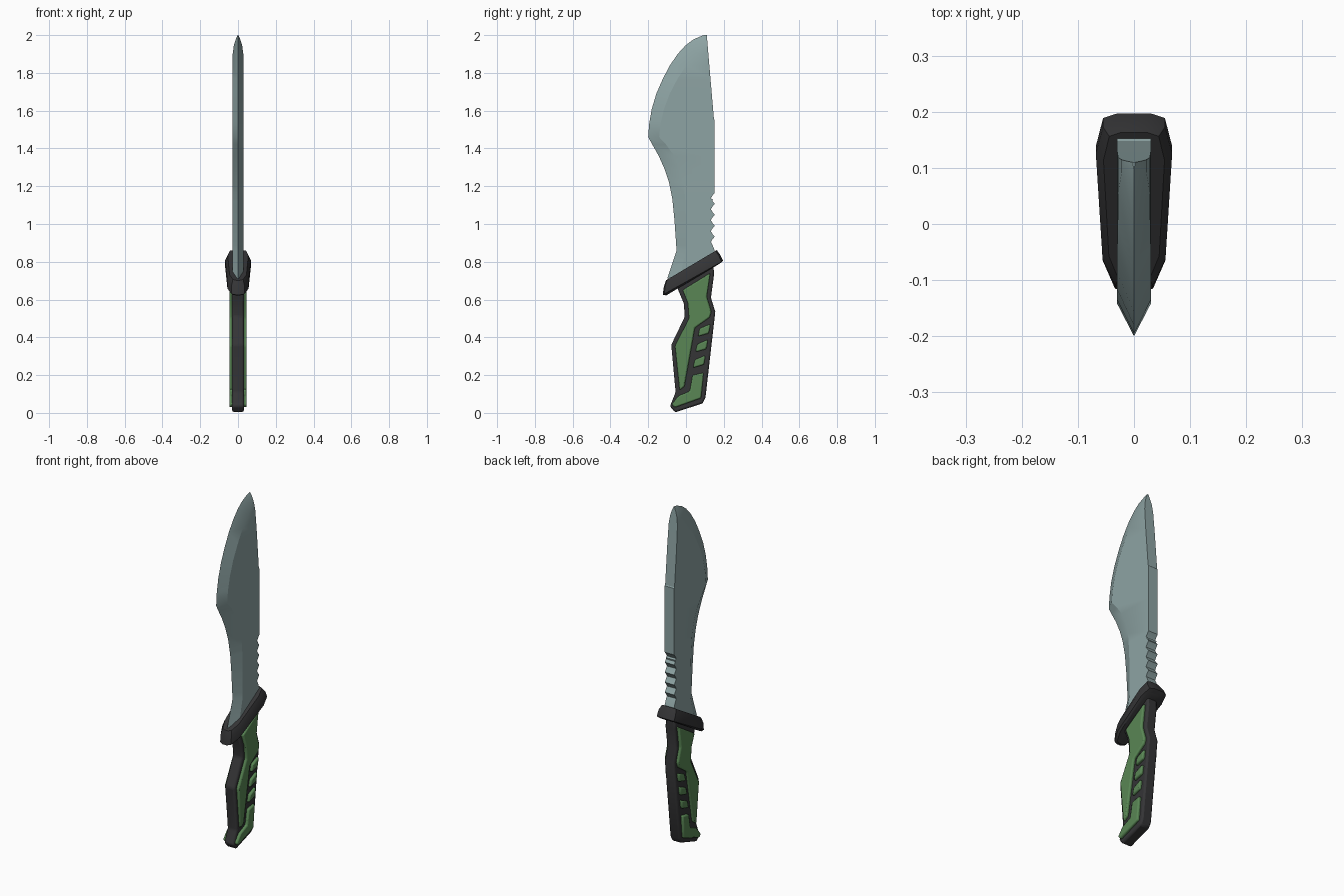
import bpy, bmesh, math


def material(name, rgb):
    m = bpy.data.materials.new(name)
    m.diffuse_color = (*rgb, 1)
    return m


STEEL = material("steel", (0.27, 0.37, 0.37))
BLACK = material("black", (0.035, 0.035, 0.037))
GREEN = material("green", (0.10, 0.24, 0.09))


def loft(name, rings, mat, bevel=0.0, segments=2, angle=30):
    """Skin a stack of equal-sized closed rings and cap both ends."""
    bm = bmesh.new()
    rows = [[bm.verts.new(p) for p in r] for r in rings]
    n = len(rows[0])
    for a, b in zip(rows, rows[1:]):
        for i in range(n):
            j = (i + 1) % n
            bm.faces.new((a[i], a[j], b[j], b[i]))
    bm.faces.new(rows[0][::-1])
    bm.faces.new(rows[-1])
    bmesh.ops.recalc_face_normals(bm, faces=bm.faces)
    me = bpy.data.meshes.new(name)
    bm.to_mesh(me)
    bm.free()
    ob = bpy.data.objects.new(name, me)
    bpy.context.collection.objects.link(ob)
    me.materials.append(mat)
    if bevel:
        mod = ob.modifiers.new("bevel", 'BEVEL')
        mod.width, mod.segments = bevel, segments
        mod.limit_method, mod.angle_limit = 'ANGLE', math.radians(25)
    bpy.context.view_layer.objects.active = ob
    ob.select_set(True)
    bpy.ops.object.shade_smooth_by_angle(angle=math.radians(angle))
    ob.select_set(False)
    return ob


def interp(table, z):
    """Linear lookup in rows of (z, ...) sorted from high z to low z."""
    for a, b in zip(table, table[1:]):
        if b[0] <= z <= a[0]:
            f = (a[0] - z) / (a[0] - b[0])
            return [p + (q - p) * f for p, q in zip(a[1:], b[1:])]


# Blade: z, cutting edge y, start of the bevel y, half thickness
EDGE = [
    (2.0, 0.095, 0.108, 0.002), (1.992, 0.073, 0.106, 0.006),
    (1.975, 0.036, 0.102, 0.013), (1.945, -0.003, 0.092, 0.022),
    (1.90, -0.044, 0.058, 0.028), (1.84, -0.085, 0.002, 0.029),
    (1.77, -0.122, -0.044, 0.03), (1.69, -0.157, -0.086, 0.03),
    (1.61, -0.181, -0.116, 0.03), (1.53, -0.195, -0.135, 0.03),
    (1.46, -0.2, -0.142, 0.03), (1.42, -0.178, -0.105, 0.03),
    (1.36, -0.144, -0.062, 0.03), (1.29, -0.113, -0.03, 0.03),
    (1.22, -0.09, -0.012, 0.03), (1.13, -0.072, -0.004, 0.03),
    (1.02, -0.061, 0.0, 0.03), (0.86, -0.05, 0.0, 0.03)]
SPINE = [(2.0, 0.11), (1.87, 0.121), (1.555, 0.148), (1.55, 0.152), (0.8, 0.152)]
PITCH, TEETH, SAW_TOP = 0.058, 5, 1.165
notch = {}
for i in range(TEETH):
    for f, d in ((0.0, 0), (0.25, 0.012), (0.5, 0.02), (0.75, 0.012)):
        notch[round(SAW_TOP - (i + f) * PITCH, 4)] = d
levels = sorted({r[0] for r in EDGE} | {1.555, 1.55} | set(notch), reverse=True)
rings = []
for z in levels:
    e, b, t = interp(EDGE, z)
    d = notch.get(z)
    if d is None and SAW_TOP - TEETH * PITCH < z < SAW_TOP:
        d = 0.01
    s = interp(SPINE, z)[0] - (d or 0)
    rings.append([(0, e, z), (t, b, z), (t, s, z), (-t, s, z), (-t, b, z)])
# slanted root that disappears into the guard
rings.append([(0, -0.1, 0.71), (0.03, -0.03, 0.73), (0.03, 0.152, 0.82),
              (-0.03, 0.152, 0.82), (-0.03, -0.03, 0.73)])
loft("blade", rings, STEEL, angle=22)

# Guard: tilted slab with a pointed front
HALF = [(0.012, -0.12), (0.034, -0.112), (0.056, -0.062), (0.068, 0.14),
        (0.055, 0.19), (0.03, 0.198)]
outline = HALF + [(-x, y) for x, y in HALF[::-1]]


def guard_ring(kx, y0, y1, z0, z1):
    out = []
    for x, y in outline:
        f = (y + 0.12) / 0.318
        out.append((x * kx, y0 + (y1 - y0) * f, z0 + (z1 - z0) * f))
    return out


loft("guard", [guard_ring(0.86, -0.105, 0.178, 0.622, 0.79),
               guard_ring(1, -0.123, 0.197, 0.625, 0.805),
               guard_ring(1, -0.117, 0.18, 0.67, 0.838),
               guard_ring(0.8, -0.106, 0.163, 0.702, 0.862)], BLACK, angle=35)


def slab(name, pts, x0, x1, mat, bevel):
    return loft(name, [[(x, y, z) for y, z in pts] for x in (x0, x1)], mat, bevel)


# Handle core
slab("handle_core", [
    (0.145, 0.80), (0.148, 0.73), (0.132, 0.61), (0.155, 0.535), (0.103, 0.08),
    (0.088, 0.05), (-0.058, 0.003), (-0.085, 0.035), (-0.055, 0.11),
    (-0.078, 0.36), (-0.006, 0.51), (-0.012, 0.58), (-0.045, 0.66)],
    -0.031, 0.031, BLACK, 0.009)

# Grip panels, repeated on both sides
PANELS = {
    "grip_main": [(0.128, 0.74), (0.11, 0.615), (0.135, 0.535), (0.125, 0.505),
                  (0.047, 0.45), (-0.008, 0.14), (-0.034, 0.12), (-0.058, 0.355),
                  (0.016, 0.5), (0.01, 0.58), (-0.018, 0.65)],
    "grip_heel": [(0.035, 0.2), (0.093, 0.212), (0.08, 0.078), (-0.06, 0.028),
                  (-0.075, 0.045), (-0.04, 0.09), (0.02, 0.115)]}
for i in range(3):
    z, y = 0.435 - 0.083 * i, 0.095 - 0.013 * i
    PANELS[f"grip_rib_{i + 1}"] = [(y - 0.022, z + 0.012), (y + 0.034, z + 0.036),
                                   (y + 0.026, z - 0.014), (y - 0.032, z - 0.03)]
for name, pts in PANELS.items():
    for side, s in (("right", 1), ("left", -1)):
        slab(f"{name}_{side}", pts, 0.02 * s, 0.046 * s, GREEN, 0.007)
